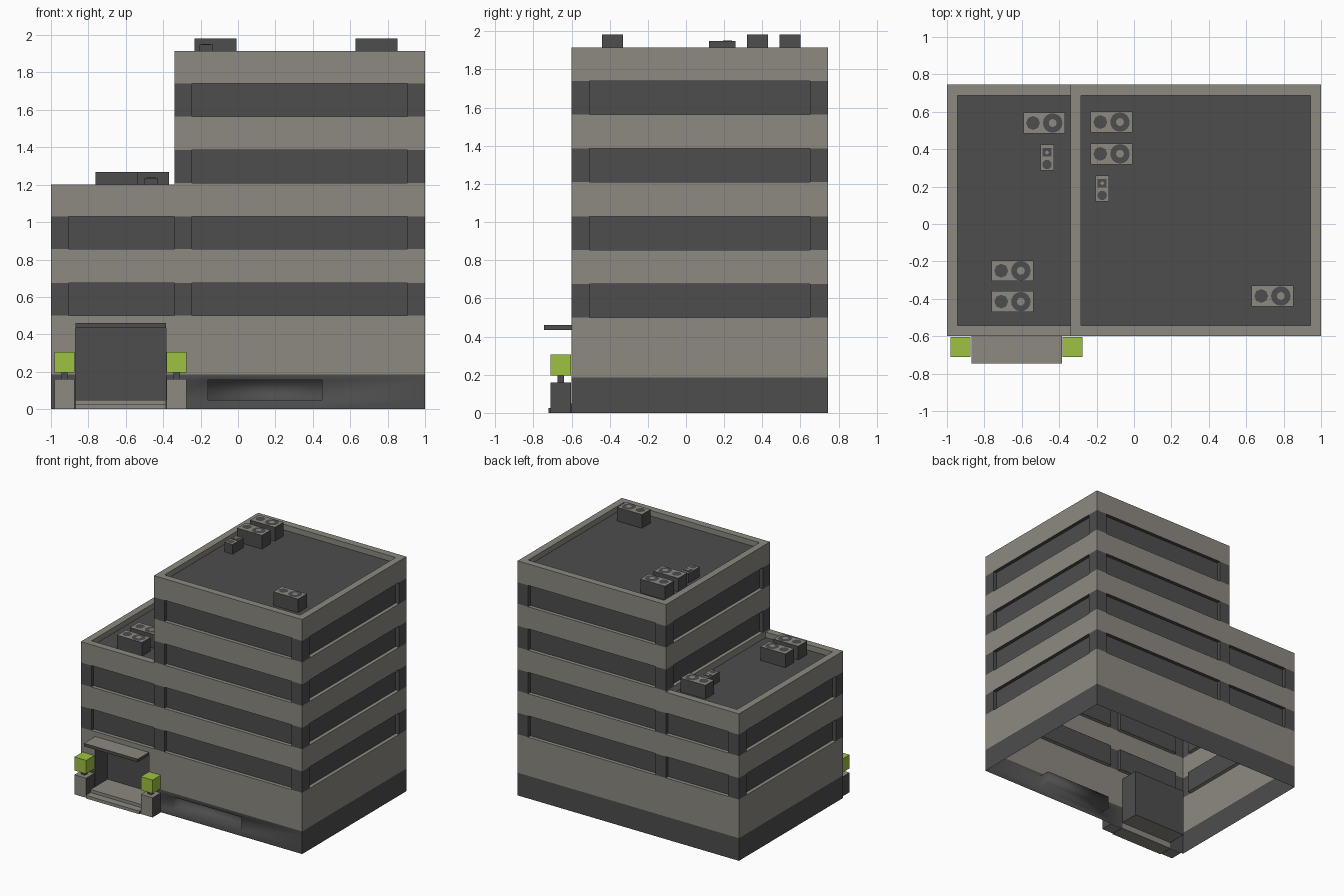
import bpy, bmesh
from mathutils import Vector

if "Cube" in bpy.data.objects:
    bpy.data.objects.remove(bpy.data.objects["Cube"])


def material(name, rgb):
    m = bpy.data.materials.new(name)
    m.use_nodes = True
    m.diffuse_color = (*rgb, 1)
    m.node_tree.nodes["Principled BSDF"].inputs["Base Color"].default_value = (*rgb, 1)
    return m


MATS = [material("warm_concrete", (0.266, 0.25, 0.22)),
        material("dark_grey", (0.075, 0.075, 0.075)),
        material("leaf_green", (0.342, 0.533, 0.053))]
TAN, DARK, GREEN = range(3)


def finish(bm, name, smooth=False):
    bmesh.ops.remove_doubles(bm, verts=bm.verts, dist=0.0001)
    me = bpy.data.meshes.new(name)
    bm.to_mesh(me)
    bm.free()
    for m in MATS:
        me.materials.append(m)
    for p in me.polygons:
        p.use_smooth = smooth
    ob = bpy.data.objects.new(name, me)
    bpy.context.collection.objects.link(ob)
    return ob


def quad(bm, pts, mat):
    bm.faces.new([bm.verts.new(p) for p in pts]).material_index = mat


class Wall:
    """Flat facade from corner a to corner b, outside on the right-hand side."""

    def __init__(self, bm, a, b):
        self.bm, self.a = bm, Vector((*a, 0))
        self.dir = Vector((*b, 0)) - self.a
        self.len = self.dir.length
        self.dir.normalize()
        self.inward = Vector((-self.dir.y, self.dir.x, 0))

    def at(self, s, z, d=0):
        return self.a + self.dir * s + self.inward * d + Vector((0, 0, z))

    def panel(self, s0, s1, z0, z1, mat, d=0):
        quad(self.bm, [self.at(s0, z0, d), self.at(s1, z0, d),
                       self.at(s1, z1, d), self.at(s0, z1, d)], mat)

    def recess(self, s0, s1, z0, z1, d, sill=TAN):
        self.panel(s0, s1, z0, z1, DARK, d)
        ring = [(s0, z0), (s1, z0), (s1, z1), (s0, z1)]
        for i, mat in enumerate((sill, DARK, DARK, DARK)):
            p, q = ring[i], ring[(i + 1) % 4]
            quad(self.bm, [self.at(*p), self.at(*q), self.at(*q, d), self.at(*p, d)], mat)

    def storeys(self, floors, start, top, spans):
        z = start
        for f in floors:
            self.panel(0, self.len, z, f, TAN)
            s = 0
            for s0, s1 in spans:
                self.panel(s, s0, f, f + WIN, DARK)
                self.recess(s0, s1, f, f + WIN, 0.03)
                s = s1
            self.panel(s, self.len, f, f + WIN, DARK)
            z = f + WIN
        self.panel(0, self.len, z, top, TAN)


X0, XM, X1, Y0, Y1 = -1, -0.34, 1, -0.6, 0.745
LOW, HIGH, BASE, WIN, EDGE = 1.2, 1.915, 0.185, 0.175, 0.095
FLOORS = [0.5, 0.855, 1.21, 1.565]
W, D = X1 - X0, Y1 - Y0
corners = [(X0, Y0), (X1, Y0), (X1, Y1), (X0, Y1)]
side = [(EDGE, D - EDGE)]
split = XM - X0

# Lower storeys over the whole footprint
bm = bmesh.new()
front, east, back, west = [Wall(bm, corners[i], corners[(i + 1) % 4]) for i in range(4)]
front.storeys(FLOORS[:2], 0.5, LOW, [(EDGE, split), (split + EDGE, W - EDGE)])
back.storeys(FLOORS[:2], BASE, LOW, [(EDGE, W - split - EDGE), (W - split, W - EDGE)])
for w in (east, west):
    w.storeys(FLOORS[:2], BASE, LOW, side)
for w in (east, back, west):
    w.panel(0, w.len, 0, BASE, DARK)

# Front ground level with the entrance lobby
E0, E1, ETOP = 0.13, 0.615, 0.44
front.panel(0, E0, 0, BASE, DARK)
front.panel(0, E0, BASE, ETOP, TAN)
front.panel(0, W, ETOP, 0.5, TAN)
front.panel(E1, W, BASE, ETOP, TAN)
front.panel(E0, E1, 0, 0.05, TAN)
front.recess(E0, E1, 0.05, ETOP, 0.16)
finish(bm, "lower_storeys")

# Garage niche in the plinth, softly shaded
bm = bmesh.new()
g = Wall(bm, (X0, Y0), (X1, Y0))
ss, zs = [E1, 0.84, 1.45, W], [0, 0.05, 0.155, BASE]
for i in range(3):
    for j in range(3):
        cell = (ss[i], ss[i + 1], zs[j], zs[j + 1])
        if i == j == 1:
            g.recess(*cell, 0.1, DARK)
        else:
            g.panel(*cell, DARK)
finish(bm, "garage_front", True)

# Upper storeys
bm = bmesh.new()
up = [(XM, Y0), (X1, Y0), (X1, Y1), (XM, Y1)]
for i in range(4):
    w = Wall(bm, up[i], up[(i + 1) % 4])
    w.storeys(FLOORS[2:], LOW - 0.06 if i == 3 else LOW, HIGH, [(EDGE, w.len - EDGE)])
finish(bm, "upper_storeys")


# Roofs with parapets
def roof(name, x0, x1, z, right_rim):
    bm = bmesh.new()
    t, drop = 0.057, 0.045
    o = [(x0, Y0), (x1, Y0), (x1, Y1), (x0, Y1)]
    xr = x1 - t * right_rim
    n = [(x0 + t, Y0 + t), (xr, Y0 + t), (xr, Y1 - t), (x0 + t, Y1 - t)]
    for i in range(4):
        k = (i + 1) % 4
        if i == 1 and not right_rim:
            continue
        quad(bm, [(*o[i], z), (*o[k], z), (*n[k], z), (*n[i], z)], TAN)
        quad(bm, [(*n[i], z), (*n[k], z), (*n[k], z - drop), (*n[i], z - drop)], TAN)
    quad(bm, [(*p, z - drop) for p in n], DARK)
    finish(bm, name)


roof("lower_roof", X0, XM, LOW, 0)
roof("upper_roof", XM, X1, HIGH, 1)


def box(name, lo, hi, rule):
    """Box whose face colours follow a rule on the face normal."""
    bm = bmesh.new()
    bmesh.ops.create_cube(bm, size=1)
    for v in bm.verts:
        v.co = [lo[i] + (v.co[i] + 0.5) * (hi[i] - lo[i]) for i in range(3)]
    bm.normal_update()
    for f in bm.faces:
        f.material_index = rule(f.normal)
    return finish(bm, name)


def disc(name, x, y, z, r, mat, sides=16):
    bm = bmesh.new()
    bmesh.ops.create_circle(bm, cap_ends=True, segments=sides, radius=r)
    for v in bm.verts:
        v.co += Vector((x, y, z))
    for f in bm.faces:
        f.material_index = mat
    finish(bm, name)


def tan_top(n):
    return TAN if n.z > 0.5 else DARK


# Rooftop cooling units with two fans each
for x, y, z in [(-0.48, 0.54, LOW), (-0.65, -0.25, LOW), (-0.65, -0.415, LOW),
                (-0.12, 0.545, HIGH), (-0.12, 0.375, HIGH), (0.74, -0.385, HIGH)]:
    top = z + 0.067
    box("cooling_unit", (x - 0.112, y - 0.056, z - 0.045), (x + 0.112, y + 0.056, top), tan_top)
    disc("small_fan", x - 0.06, y, top + 0.002, 0.037, DARK, 8)
    disc("large_fan", x + 0.045, y, top + 0.002, 0.052, DARK)
    disc("fan_hub", x + 0.045, y, top + 0.004, 0.021, TAN)

# Small rooftop vents
for x, y, z in [(-0.465, 0.355, LOW), (-0.17, 0.19, HIGH)]:
    top = z + 0.035
    box("roof_vent", (x - 0.036, y - 0.07, z - 0.045), (x + 0.036, y + 0.07, top), tan_top)
    disc("vent_outlet", x, y - 0.037, top + 0.002, 0.025, DARK)
    box("vent_grille", (x - 0.024, y + 0.005, top), (x + 0.024, y + 0.05, top + 0.003), lambda n: DARK)
    disc("vent_core", x, y + 0.028, top + 0.005, 0.012, TAN, 4)

# Entrance canopy and steps
EX0, EX1 = X0 + E0, X0 + E1
box("entrance_canopy", (EX0, -0.745, 0.435), (EX1, Y0, 0.46), tan_top)
box("lower_step", (EX0, -0.72, 0), (EX1, Y0, 0.025), lambda n: DARK if abs(n.x) > 0.5 else TAN)
box("upper_step", (EX0, -0.66, 0.025), (EX1, Y0, 0.05), lambda n: DARK if abs(n.x) > 0.5 else TAN)

# Planters with clipped bushes on both sides of the entrance
for x in (-0.928, -0.328):
    for name, r, z0, z1, rule in [
            ("planter", 0.053, 0, 0.16, lambda n: DARK if abs(n.x) > 0.5 else TAN),
            ("bush_trunk", 0.017, 0.16, 0.2, lambda n: DARK),
            ("bush", 0.053, 0.195, 0.305, lambda n: GREEN)]:
        box(name, (x - r, -0.657 - r, z0), (x + r, -0.657 + r, z1), rule)
